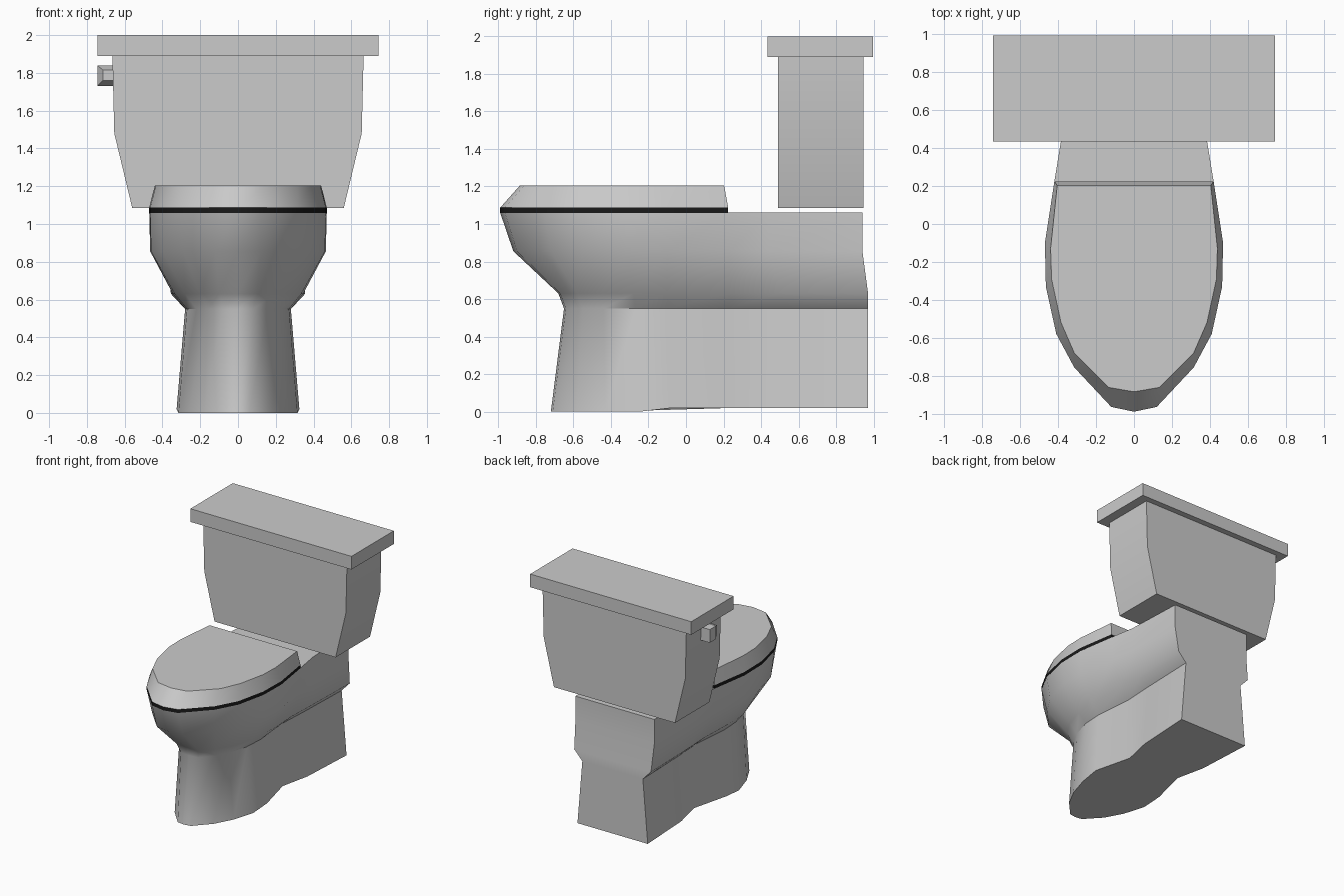
import bpy, math

if "Cube" in bpy.data.objects:
    bpy.data.objects.remove(bpy.data.objects["Cube"])


def make(name, verts, faces, angle=None, mat=None):
    me = bpy.data.meshes.new(name)
    me.from_pydata(verts, [], faces)
    ob = bpy.data.objects.new(name, me)
    bpy.context.collection.objects.link(ob)
    if mat:
        me.materials.append(mat)
    bpy.ops.object.select_all(action='DESELECT')
    ob.select_set(True)
    bpy.context.view_layer.objects.active = ob
    bpy.ops.object.mode_set(mode='EDIT')
    bpy.ops.mesh.select_all(action='SELECT')
    bpy.ops.mesh.normals_make_consistent(inside=False)
    bpy.ops.object.mode_set(mode='OBJECT')
    if angle:
        bpy.ops.object.shade_smooth_by_angle(angle=math.radians(angle))
    return ob


def loft(name, rings, angle=None, mat=None):
    """Skin equal-length rings of 3D points and cap both ends."""
    n = len(rings[0])
    verts = [p for r in rings for p in r]
    faces = [(k * n + i, k * n + (i + 1) % n, (k + 1) * n + (i + 1) % n, (k + 1) * n + i)
             for k in range(len(rings) - 1) for i in range(n)]
    faces += [tuple(range(n)), tuple(range(len(verts) - n, len(verts)))]
    return make(name, verts, faces, angle, mat)


def ring(half, z):
    """Mirror a half outline (first point on the centre line) into a full ring."""
    full = half + [(-x, y) for x, y in reversed(half[1:])]
    return [(x, y, z) for x, y in full]


def rect(x0, x1, y0, y1, z):
    return [(x0, y0, z), (x1, y0, z), (x1, y1, z), (x0, y1, z)]


black = bpy.data.materials.new("black")
black.diffuse_color = (0.01, 0.01, 0.01, 1)
black.use_nodes = True
black.node_tree.nodes["Principled BSDF"].inputs["Base Color"].default_value = black.diffuse_color

# Bowl and pedestal: half outlines from floor to rim
rim = [(0, -.99), (.12, -.965), (.315, -.757), (.41, -.58), (.465, -.33),
       (.47, -.1), (.42, .225), (.385, .44), (.365, .94)]
belly = [(0, -.92), (.12, -.9), (.29, -.72), (.4, -.55), (.46, -.31),
         (.465, -.1), (.415, .23), (.385, .44), (.365, .94)]
under = [(0, -.68), (.1, -.67), (.2, -.58), (.28, -.45), (.335, -.28),
         (.345, -.1), (.335, .23), (.345, .5), (.355, .97)]
neck = [(0, -.65), (.08, -.64), (.16, -.55), (.22, -.44), (.27, -.27),
        (.28, -.1), (.25, .23), (.265, .5), (.28, .97)]
foot = [(0, -.72), (.06, -.71), (.18, -.58), (.26, -.43), (.315, -.25),
        (.325, -.08), (.245, .24), (.3, .49), (.325, .97)]
base = [(x, y, 0.0 if y < -.15 else .02) for x, y, _ in ring(foot, 0)]
loft("bowl", [base, ring(neck, .55), ring(under, .63), ring(belly, .855), ring(rim, 1.06)], 40)

# Seat: thin black band under the lid
seat_line = rim[:7]
loft("seat", [ring(seat_line, 1.058), ring(seat_line, 1.087)], 40, black)

# Seat lid with sloped edge
lid_top = [(0, -.885), (.135, -.862), (.315, -.68), (.385, -.52), (.435, -.29),
           (.44, -.13), (.405, .203)]
loft("seat_lid", [ring(seat_line, 1.087), ring(lid_top, 1.205)], 40)

# Tank: front profile extruded along y
side = [(.56, 1.085), (.655, 1.48), (.665, 1.89)]
profile = side + [(-x, z) for x, z in reversed(side)]
loft("tank", [[(x, y, z) for x, z in profile] for y in (.49, .945)], 30)

# Tank lid
loft("tank_lid", [rect(-.745, .745, .435, .995, z) for z in (1.89, 2.0)])

# Flush handle: small block tapering to the front
loft("flush_handle", [[(x0, y, z0), (x1, y, z0), (x1, y, z1), (x0, y, z1)]
                      for y, x0, x1, z0, z1 in ((.61, -.715, -.655, 1.76, 1.815),
                                                (.67, -.745, -.655, 1.73, 1.84),
                                                (.75, -.745, -.655, 1.73, 1.84))])
